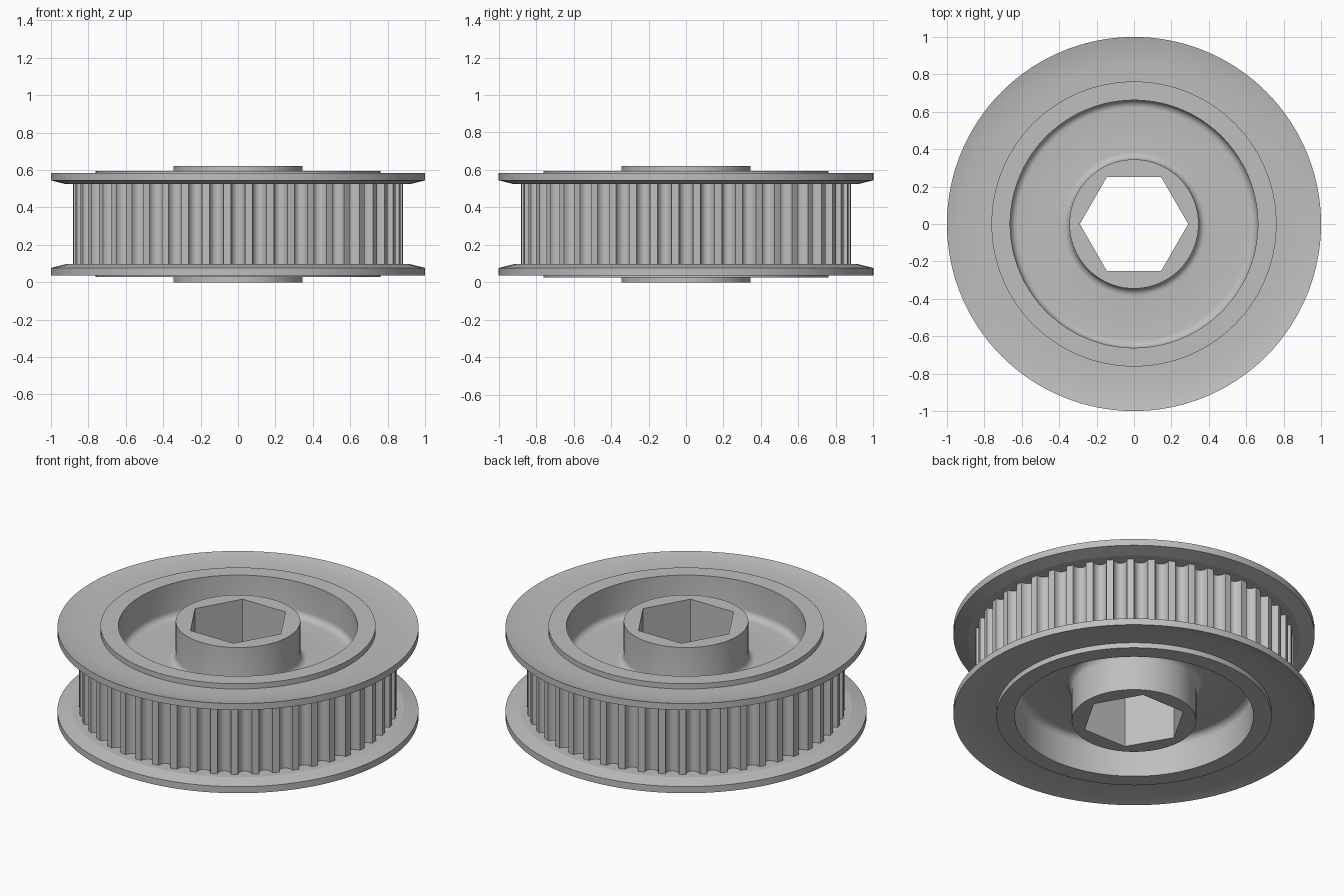
import bpy, bmesh, math

if "Cube" in bpy.data.objects:
    bpy.data.objects.remove(bpy.data.objects["Cube"])

H = 0.622          # overall height, the part is symmetric about H / 2
TEETH = 48

metal = bpy.data.materials.new("grey_metal")
metal.diffuse_color = (0.52, 0.52, 0.52, 1)
metal.use_nodes = True
metal.node_tree.nodes["Principled BSDF"].inputs["Base Color"].default_value = metal.diffuse_color


def mirrored(profile):
    """Reflect a profile about the middle plane, keeping its winding."""
    return [(r, H - z) for r, z in reversed(profile)]


def arc(cr, cz, rad, a0, a1, steps=6):
    angles = [math.radians(a0 + (a1 - a0) * i / steps) for i in range(steps + 1)]
    return [(cr + rad * math.cos(a), cz + rad * math.sin(a)) for a in angles]


def lathe(name, profile, angles, smooth):
    """Sweep (radius, z) points around z; a radius may be a function of the angle index."""
    bm = bmesh.new()
    rows = []
    for r, z in profile:
        row = []
        for i, a in enumerate(angles):
            rad = r(i) if callable(r) else r
            row.append(bm.verts.new((rad * math.cos(a), rad * math.sin(a), z)))
        rows.append(row)
    n = len(angles)
    for low, high in zip(rows, rows[1:]):
        for i in range(n):
            j = (i + 1) % n
            bm.faces.new((low[i], low[j], high[j], high[i]))
    mesh = bpy.data.meshes.new(name)
    bm.to_mesh(mesh)
    bm.free()
    mesh.materials.append(metal)
    obj = bpy.data.objects.new(name, mesh)
    bpy.context.collection.objects.link(obj)
    bpy.ops.object.select_all(action='DESELECT')
    obj.select_set(True)
    bpy.context.view_layer.objects.active = obj
    bpy.ops.object.shade_smooth_by_angle(angle=math.radians(smooth))
    return obj


SEG = 192
ring = [2 * math.pi * i / SEG for i in range(SEG)]


def hex_bore(i):
    """Hexagon with corners on the x axis."""
    a = ring[i] % (math.pi / 3) - math.pi / 6
    return 0.29 * math.cos(math.pi / 6) / math.cos(a)


# Hub, recessed web and collar, with the hexagonal bore
FLOOR, FIL = 0.385, 0.04
upper = [(0.762, 0.563), (0.762, 0.595), (0.662, 0.595)]
upper += arc(0.662 - FIL, FLOOR + FIL, FIL, 0, -90)
upper += arc(0.345 + FIL, FLOOR + FIL, FIL, 270, 180)
upper += [(0.345, H), (hex_bore, H)]
lathe("hub_and_web", upper + mirrored(upper), ring, 30)

# Dished flanges
flange = [(0.82, 0.525), (0.92, 0.525), (1.0, 0.545), (1.0, 0.585),
          (0.97, 0.578), (0.94, 0.573), (0.90, 0.568), (0.85, 0.564), (0.762, 0.563)]
lathe("upper_flange", flange, ring, 10)
lathe("lower_flange", mirrored(flange), ring, 10)

# Toothed belt track with rounded grooves
pitch = 2 * math.pi / TEETH
tooth_angles, tooth_radii = [], []
for t in range(TEETH):
    for k in range(11):
        a = math.pi * k / 10
        tooth_angles.append(pitch * (t - 0.33 * math.cos(a)))
        tooth_radii.append(0.882 - 0.045 * math.sin(a))
track = [(lambda i: tooth_radii[i], H - 0.525), (lambda i: tooth_radii[i], 0.525)]
lathe("toothed_track", track, tooth_angles, 40)
